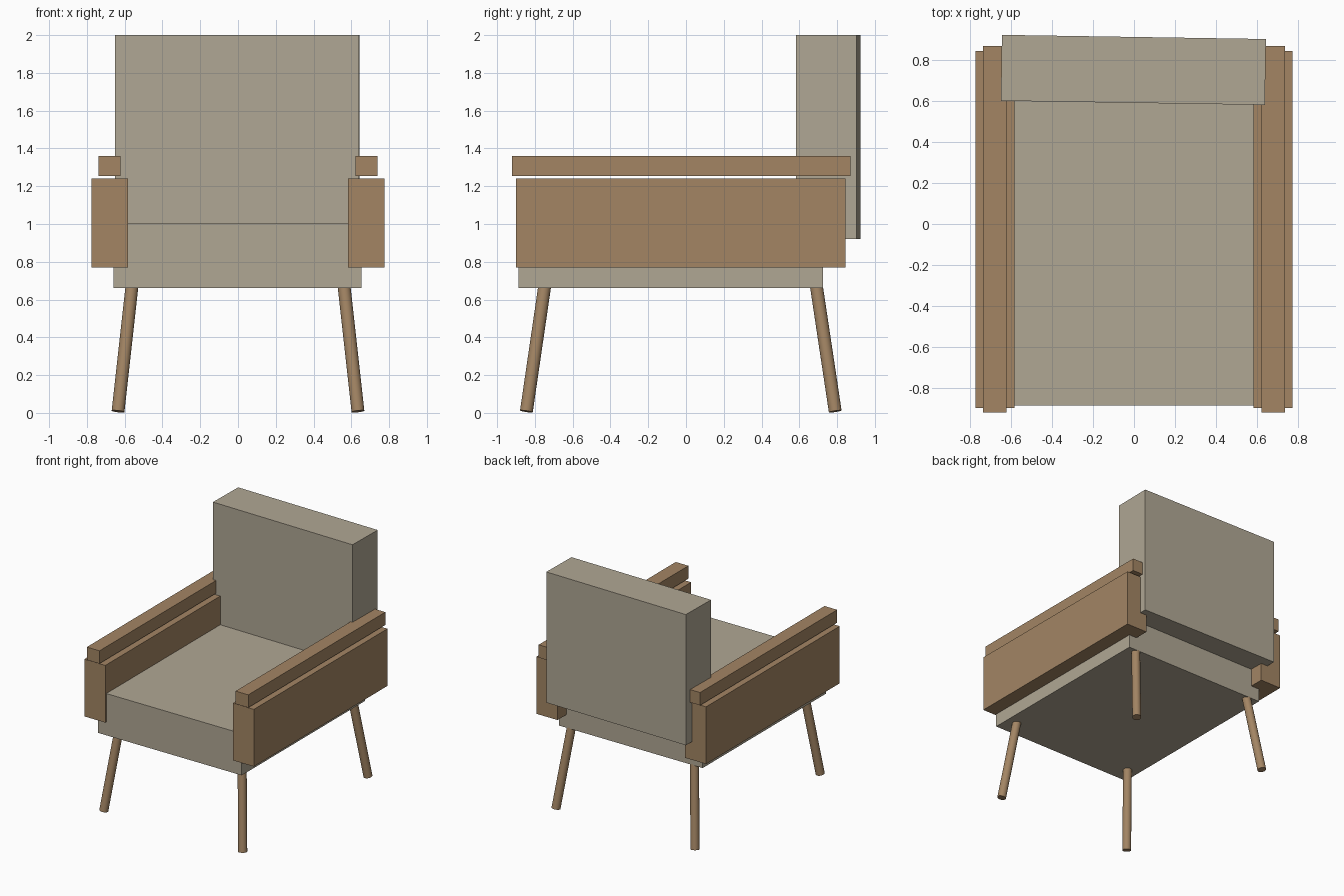
import bpy, math
from mathutils import Vector

if "Cube" in bpy.data.objects:
    bpy.data.objects.remove(bpy.data.objects["Cube"])


def material(name, color):
    m = bpy.data.materials.new(name)
    m.diffuse_color = (*color, 1)
    m.use_nodes = True
    m.node_tree.nodes["Principled BSDF"].inputs["Base Color"].default_value = m.diffuse_color
    return m


FABRIC = material("beige_fabric", (0.434, 0.386, 0.296))
WOOD = material("warm_wood", (0.366, 0.235, 0.127))


def box(name, x, y, z, mat, turn=0):
    """Box from (min, max) pairs, optionally turned about z."""
    bpy.ops.mesh.primitive_cube_add(size=1)
    o = bpy.context.object
    o.name = name
    o.location = [(a + b) / 2 for a, b in (x, y, z)]
    o.scale = [b - a for a, b in (x, y, z)]
    o.rotation_euler.z = math.radians(turn)
    o.data.materials.append(mat)
    return o


def leg(name, foot, top):
    """Round leg splayed from foot to top."""
    foot, top = Vector(foot), Vector(top)
    axis = top - foot
    bpy.ops.mesh.primitive_cylinder_add(vertices=32, radius=0.034, depth=axis.length,
                                        location=(foot + top) / 2)
    o = bpy.context.object
    o.name = name
    o.rotation_euler = axis.to_track_quat('Z', 'Y').to_euler()
    o.data.materials.append(WOOD)
    bpy.ops.object.shade_smooth_by_angle(angle=math.radians(40))


# Cushions (the back is turned very slightly)
box("seat", (-0.66, 0.655), (-0.887, 0.725), (0.66, 1.005), FABRIC)
box("backrest", (-0.648, 0.642), (0.592, 0.914), (0.92, 2.0), FABRIC, turn=-0.9)

# Arms and legs on both sides
for side, s in (("left", -1), ("right", 1)):
    box(f"{side}_arm_panel", sorted((s * 0.583, s * 0.775)), (-0.90, 0.845), (0.77, 1.242), WOOD)
    box(f"{side}_arm_rest", sorted((s * 0.622, s * 0.738)), (-0.92, 0.87), (1.254, 1.36), WOOD)
    leg(f"front_{side}_leg", (s * 0.635, -0.845, 0.008), (s * 0.556, -0.741, 0.72))
    leg(f"back_{side}_leg", (s * 0.635, 0.79, 0.008), (s * 0.556, 0.683, 0.72))
